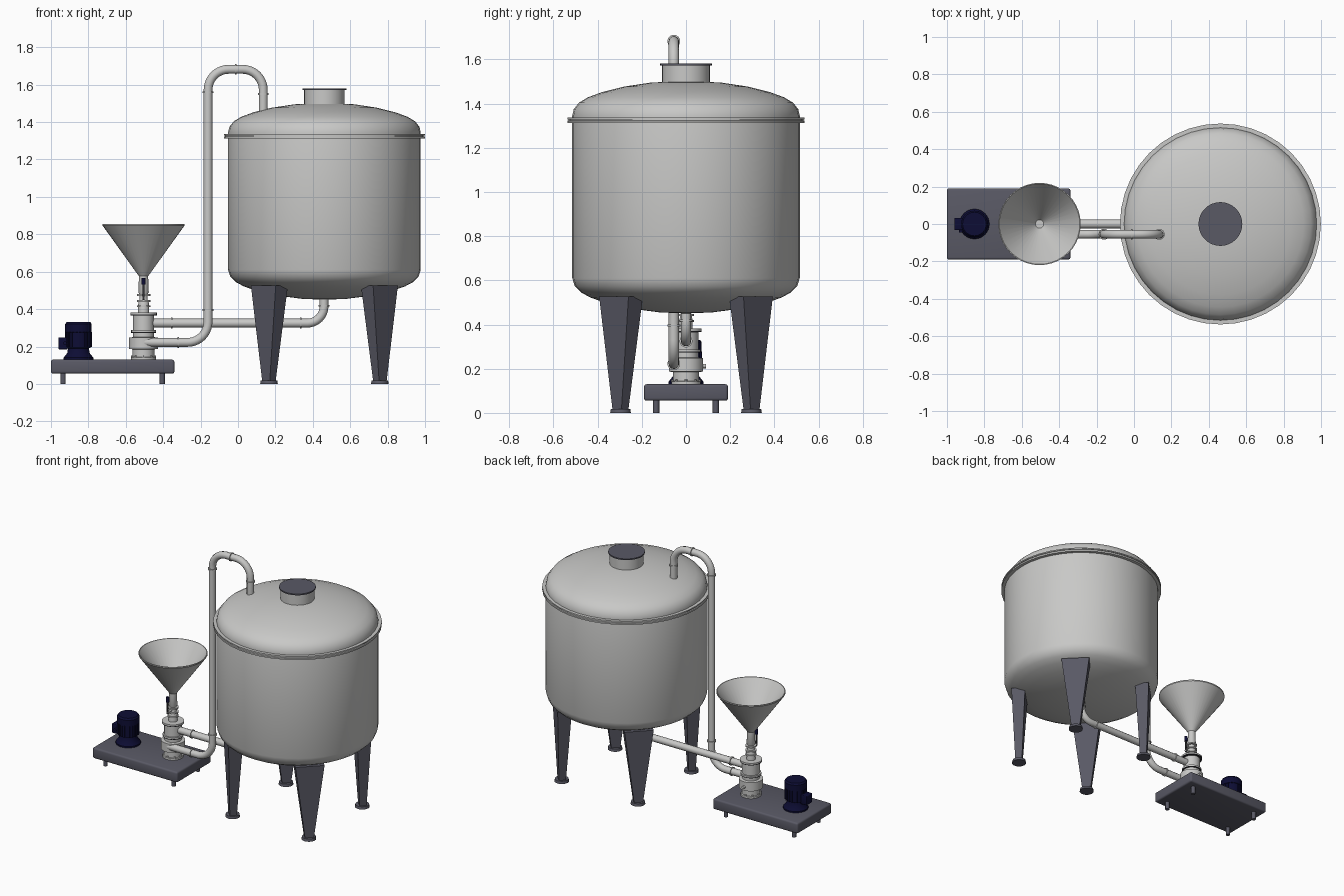
import bpy, bmesh, math
from math import pi, sin, cos
from mathutils import Vector, Matrix

if "Cube" in bpy.data.objects:
    bpy.data.objects.remove(bpy.data.objects["Cube"], do_unlink=True)


def material(name, rgb):
    m = bpy.data.materials.new(name)
    m.use_nodes = True
    m.diffuse_color = (*rgb, 1)
    bsdf = next(n for n in m.node_tree.nodes if n.type == 'BSDF_PRINCIPLED')
    bsdf.inputs["Base Color"].default_value = (*rgb, 1)
    return m


STEEL = material("light steel", (0.58, 0.58, 0.57))
SLATE = material("dark slate", (0.10, 0.10, 0.13))
NAVY = material("motor navy", (0.004, 0.004, 0.035))
BLACK = material("gasket black", (0.03, 0.03, 0.035))


def finish(name, bm, mat, smooth=True):
    bmesh.ops.recalc_face_normals(bm, faces=bm.faces)
    me = bpy.data.meshes.new(name)
    bm.to_mesh(me)
    bm.free()
    me.materials.append(mat)
    ob = bpy.data.objects.new(name, me)
    bpy.context.collection.objects.link(ob)
    if smooth:
        bpy.ops.object.select_all(action='DESELECT')
        ob.select_set(True)
        bpy.context.view_layer.objects.active = ob
        bpy.ops.object.shade_smooth_by_angle(angle=math.radians(35))
    return ob


def lathe(name, profile, centre, mat, sides=32):
    """Turn (radius, height) points around a vertical axis."""
    bm = bmesh.new()
    verts = [bm.verts.new((r, 0, z)) for r, z in profile]
    edges = [bm.edges.new(p) for p in zip(verts, verts[1:])]
    bmesh.ops.spin(bm, geom=verts + edges, cent=(0, 0, 0), axis=(0, 0, 1),
                   angle=2 * pi, steps=sides, use_merge=True)
    bmesh.ops.remove_doubles(bm, verts=bm.verts, dist=0.0002)
    bmesh.ops.translate(bm, verts=bm.verts, vec=(*centre, 0))
    return finish(name, bm, mat)


def cylinder(name, centre, radius, length, mat, axis='Z', top=None, sides=24):
    bm = bmesh.new()
    bmesh.ops.create_cone(bm, cap_ends=True, segments=sides, radius1=radius,
                          radius2=radius if top is None else top, depth=length)
    turn = {'X': Matrix.Rotation(pi / 2, 4, 'Y'), 'Y': Matrix.Rotation(pi / 2, 4, 'X'),
            'Z': Matrix.Identity(4)}[axis]
    bm.transform(Matrix.Translation(centre) @ turn)
    return finish(name, bm, mat)


def box(name, centre, size, mat, bevel=0.0, spin=0.0):
    bm = bmesh.new()
    bmesh.ops.create_cube(bm, size=1)
    bmesh.ops.scale(bm, vec=size, verts=bm.verts)
    if bevel:
        bmesh.ops.bevel(bm, geom=bm.edges[:], offset=bevel, segments=3,
                        profile=0.5, affect='EDGES')
    bm.transform(Matrix.Translation(centre) @ Matrix.Rotation(spin, 4, 'Z'))
    return finish(name, bm, mat, bool(bevel))


def pipe(name, corners, bend, radius, mat):
    """Round tube along corner points, each inner corner an arc."""
    pts = [Vector(c) for c in corners]
    path = [pts[0]]
    for a, b, c in zip(pts, pts[1:], pts[2:]):
        u, v = (a - b).normalized(), (c - b).normalized()
        mid = b + (u + v) * bend
        for i in range(11):
            t = i / 10 * pi / 2
            path.append(mid - v * bend * cos(t) - u * bend * sin(t))
    path.append(pts[-1])
    cu = bpy.data.curves.new(name, 'CURVE')
    cu.dimensions = '3D'
    cu.bevel_depth, cu.bevel_resolution, cu.use_fill_caps = radius, 4, True
    sp = cu.splines.new('POLY')
    sp.points.add(len(path) - 1)
    for p, co in zip(sp.points, path):
        p.co = (*co, 1)
    cu.materials.append(mat)
    ob = bpy.data.objects.new(name, cu)
    bpy.context.collection.objects.link(ob)
    bpy.ops.object.select_all(action='DESELECT')
    ob.select_set(True)
    bpy.context.view_layer.objects.active = ob
    bpy.ops.object.convert(target='MESH')
    bpy.ops.object.shade_smooth_by_angle(angle=math.radians(50))


# Tank shell with dished ends, rim flange and manhole
TANK = (0.462, 0)
lathe("tank_shell", [
    (0, 0.45), (0.12, 0.455), (0.25, 0.472), (0.36, 0.497), (0.43, 0.521),
    (0.475, 0.545), (0.503, 0.573), (0.515, 0.61), (0.515, 1.345),
    (0.508, 1.375), (0.485, 1.404), (0.445, 1.428), (0.38, 1.452),
    (0.28, 1.477), (0.16, 1.495), (0, 1.503)], TANK, STEEL, 40)
lathe("rim_flange", [(0.51, 1.312), (0.537, 1.312), (0.537, 1.322), (0.531, 1.324),
                     (0.531, 1.327), (0.537, 1.329), (0.537, 1.337), (0.51, 1.337)],
      TANK, STEEL, 40)
cylinder("manhole_neck", (*TANK, 1.53), 0.108, 0.085, STEEL, sides=32)
cylinder("manhole_lid", (*TANK, 1.576), 0.117, 0.009, SLATE, sides=32)

# Four tapered legs on round feet
for k in range(4):
    ang = pi / 4 + k * pi / 2
    spin = Matrix.Translation((*TANK, 0)) @ Matrix.Rotation(ang, 4, 'Z')
    bm = bmesh.new()
    bmesh.ops.create_cube(bm, size=1)
    for v in bm.verts:
        high, outer, side = v.co.z > 0, v.co.x > 0, math.copysign(1, v.co.y)
        if high:
            v.co = (0.462 if outer else 0.37, side * 0.094, 0.527)
        else:
            v.co = (0.442 if outer else 0.397, side * 0.029, 0.018)
    bm.transform(spin)
    finish(f"leg_{k + 1}", bm, SLATE, False)
    foot = spin @ Vector((0.419, 0, 0.009))
    cylinder(f"leg_foot_{k + 1}", foot, 0.047, 0.018, SLATE, top=0.044)

# Skid base with four small feet
box("skid_base", (-0.67, 0, 0.0925), (0.66, 0.38, 0.075), SLATE, 0.012)
for x in (-0.935, -0.405):
    for y in (-0.135, 0.135):
        cylinder("skid_foot", (x, y, 0.03), 0.014, 0.06, SLATE, sides=16)

# Motor with cooling fins and terminal box
MOTOR = (-0.853, 0)
lathe("motor_body", [(0, 0.13), (0.08, 0.13), (0.08, 0.14), (0.06, 0.165), (0.056, 0.19),
                     (0.066, 0.195), (0.066, 0.275), (0.071, 0.277), (0.071, 0.32),
                     (0.063, 0.331), (0, 0.331)], MOTOR, NAVY)
for k in range(24):
    a = k * pi / 12
    box("motor_fin", (MOTOR[0] + 0.066 * cos(a), 0.066 * sin(a), 0.237),
        (0.012, 0.004, 0.08), NAVY, spin=a)
box("terminal_box", (-0.935, 0, 0.217), (0.05, 0.065, 0.065), NAVY, 0.005)
cylinder("cable_gland", (-0.925, -0.036, 0.217), 0.01, 0.02, NAVY, 'Y', sides=12)

# Mixing pump column
PUMP = (-0.505, 0)
lathe("pump_column", [(0, 0.13), (0.066, 0.13), (0.066, 0.142), (0.058, 0.144), (0.058, 0.185),
                      (0.077, 0.187), (0.077, 0.248), (0.056, 0.25), (0.056, 0.365),
                      (0.03, 0.38), (0.028, 0.435), (0.022, 0.45), (0.022, 0.48),
                      (0.028, 0.49), (0.024, 0.59), (0, 0.59)], PUMP, STEEL)
for z, r in ((0.277, 0.066), (0.37, 0.071)):
    cylinder("column_flange", (*PUMP, z + 0.006), r, 0.01, STEEL)
    cylinder("column_gasket", (*PUMP, z - 0.001), r, 0.005, BLACK)
for z in (0.415, 0.443, 0.475):
    cylinder("valve_clamp", (*PUMP, z), 0.036, 0.009, STEEL)
for k in range(8):
    a = k * pi / 4
    cylinder("base_bolt", (PUMP[0] + 0.061 * cos(a), 0.061 * sin(a), 0.146),
             0.006, 0.012, STEEL, sides=6)

# Valve stem and handle, drain stub
cylinder("valve_stem", (-0.505, -0.04, 0.46), 0.007, 0.05, STEEL, 'Y', sides=12)
cylinder("valve_handle", (-0.505, -0.06, 0.495), 0.006, 0.09, BLACK, sides=12)
cylinder("handle_grip", (-0.505, -0.06, 0.55), 0.011, 0.035, NAVY, sides=12)
cylinder("drain_stub", (-0.505, 0.08, 0.212), 0.01, 0.02, STEEL, 'Y', sides=12)

# Open feed hopper
lathe("hopper", [(0.024, 0.575), (0.22, 0.848), (0.22, 0.856), (0.215, 0.856),
                 (0.018, 0.584), (0, 0.584)], PUMP, STEEL, 40)

# Suction pipe from the tank bottom, return pipe over the tank top
RAD = 0.0235
pipe("suction_pipe", [(0.46, 0, 0.47), (0.46, 0, 0.325), (-0.5, 0, 0.325)], 0.09, RAD, STEEL)
RY = -0.055
pipe("return_pipe", [(-0.5, RY, 0.222), (-0.16, RY, 0.222), (-0.16, RY, 1.682),
                     (0.135, RY, 1.682), (0.135, RY, 1.46)], 0.11, RAD, STEEL)
joints = [((0.46, 0, 0.418), 'Z'), ((0.335, 0, 0.325), 'X'), ((-0.355, 0, 0.325), 'X'),
          ((-0.32, RY, 0.222), 'X'), ((-0.16, RY, 0.395), 'Z'), ((-0.16, RY, 1.56), 'Z'),
          ((-0.012, RY, 1.682), 'X'), ((0.135, RY, 1.55), 'Z')]
for place, axis in joints:
    cylinder("pipe_joint", place, 0.029, 0.009, STEEL, axis)
